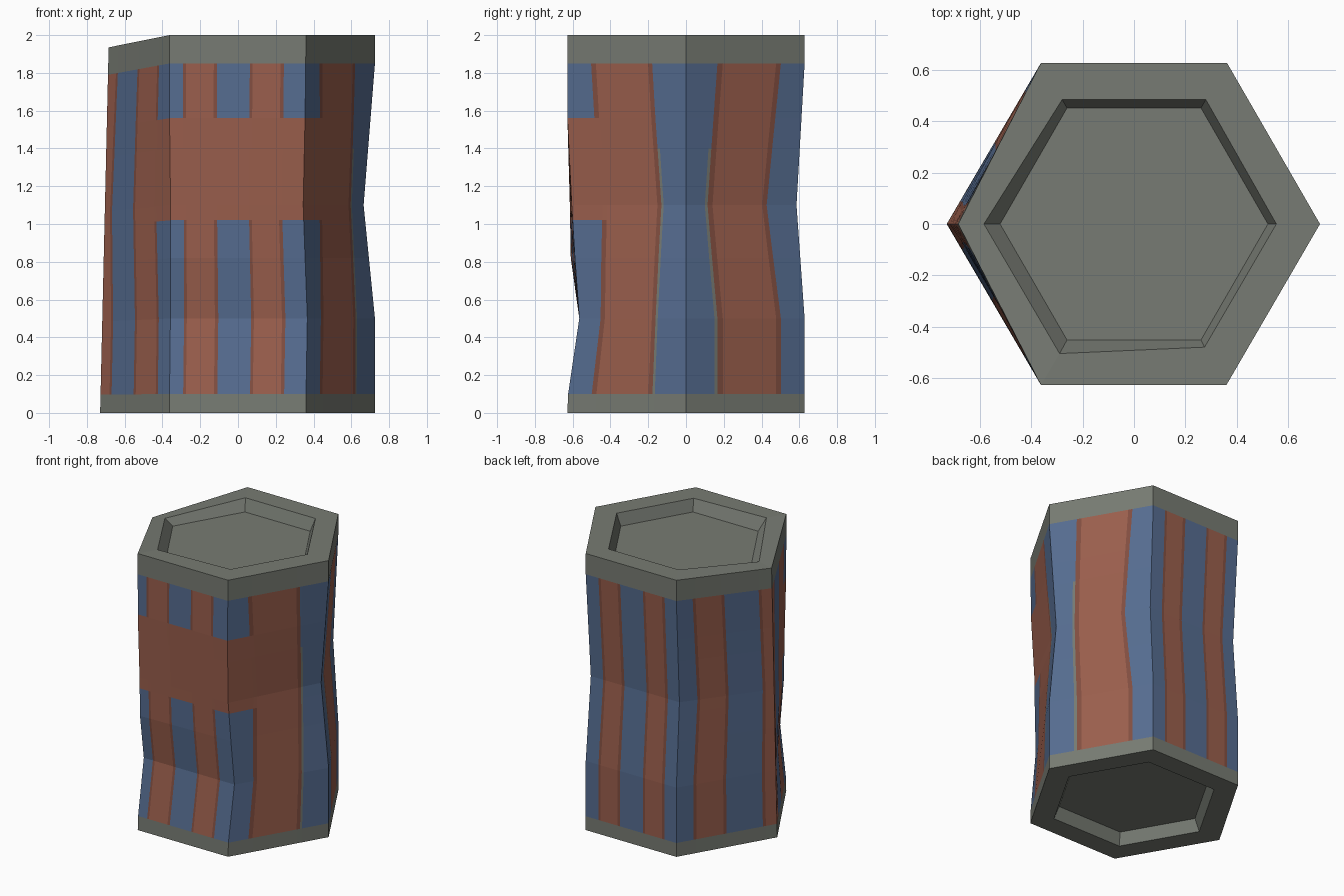
import bpy, bmesh

if "Cube" in bpy.data.objects:
    bpy.data.objects.remove(bpy.data.objects["Cube"])

# ---------- colours ----------
def lin(c):
    c /= 255
    return c / 12.92 if c <= 0.04045 else ((c + 0.055) / 1.055) ** 2.4

PALETTE = [("rust_orange", (155, 95, 77)), ("dark_rust", (131, 79, 65)),
           ("slate_blue", (86, 109, 145)), ("stone_grey", (119, 123, 115))]
MATS = []
for name, rgb in PALETTE:
    m = bpy.data.materials.new(name)
    m.diffuse_color = (*[lin(c) for c in rgb], 1)
    m.use_nodes = True
    m.node_tree.nodes["Principled BSDF"].inputs["Base Color"].default_value = m.diffuse_color
    MATS.append(m)
INDEX = {"O": 0, "D": 1, "B": 2, "G": 3}

def make_object(name, bm):
    mesh = bpy.data.meshes.new(name)
    bm.to_mesh(mesh)
    bm.free()
    for m in MATS:
        mesh.materials.append(m)
    ob = bpy.data.objects.new(name, mesh)
    bpy.context.collection.objects.link(ob)
    return ob

# ---------- dented corner posts: (z, x, y), counterclockwise from front left ----------
POSTS = [
    [(0, -.3625, -.628), (.1, -.3625, -.624), (.5, -.358, -.565), (.82, -.357, -.61), (1.1, -.357, -.615),
     (1.57, -.3625, -.628), (2, -.3625, -.628)],
    [(0, .36, -.628), (.1, .36, -.624), (.5, .367, -.565), (.82, .355, -.588), (1.1, .345, -.605),
     (1.57, .355, -.628), (2, .36, -.628)],
    [(0, .725, 0), (.5, .725, 0), (1.1, .665, 0), (1.85, .725, 0), (2, .725, 0)],
    [(0, .3625, .628), (.5, .3625, .628), (1.1, .352, .585), (1.85, .3625, .628), (2, .3625, .628)],
    [(0, -.3625, .628), (.5, -.3625, .628), (1.1, -.357, .585), (1.85, -.3625, .628), (2, -.3625, .628)],
    [(0, -.73, 0), (2, -.685, 0)],
]

def post(i, z):
    pts = POSTS[i % 6]
    for a, b in zip(pts, pts[1:]):
        if z <= b[0]:
            t = (z - a[0]) / (b[0] - a[0])
            x, y = a[1] + t * (b[1] - a[1]), a[2] + t * (b[2] - a[2])
            break
    return x, y, z * (.9675 if i % 6 == 5 else 1)   # left corner is pushed down

# ---------- stripes on each side: (colour, end fraction), and sideways drift at the dent ----------
SIDES = [
    ([("B", .10), ("D", .12), ("O", .325), ("D", .35), ("B", .59), ("D", .61), ("O", .815), ("D", .84), ("B", 1)], 0),
    ([("B", .20), ("D", .24), ("O", .68), ("D", .715), ("G", .735), ("B", 1)], .07),
    ([("B", .24), ("G", .265), ("D", .31), ("O", .76), ("D", .80), ("B", 1)], -.07),
    ([("B", .14), ("D", .165), ("O", .35), ("D", .38), ("B", .63), ("D", .655), ("O", .84), ("D", .87), ("B", 1)], 0),
    ([("B", .17), ("D", .20), ("O", .47), ("D", .50), ("B", .86), ("D", .89), ("O", 1)], .02),
    ([("O", .13), ("D", .16), ("B", .48), ("D", .51), ("O", .80), ("D", .83), ("B", 1)], -.05),
]
LEVELS = [0, .1, .5, .82, 1.02, 1.1, 1.4, 1.56, 1.85, 2]

def side_point(side, f, drift, z):
    if 0 < f < 1:
        f += drift * max(0, 1 - abs(z - 1.1) / (.6 if z < 1.1 else .75))
    a, b = post(side, z), post(side + 1, z)
    return [p + f * (q - p) for p, q in zip(a, b)]

def colour(side, c, f0, f1, z):
    if z < .1 or z > 1.85:
        return "G"                              # grey rims
    if 1.02 < z < 1.56:                         # wide patch wrapping the front
        if side == 0 or (side == 1 and f1 <= .25) or (side == 5 and f0 > .5):
            return "O"
    if c == "G" and z > 1.4:
        return "B"                              # worn slivers stop high up
    return c

# body walls
bm = bmesh.new()
for s, (stripes, drift) in enumerate(SIDES):
    f0 = 0
    for c, f1 in stripes:
        for z0, z1 in zip(LEVELS, LEVELS[1:]):
            quad = [(f0, z0), (f1, z0), (f1, z1), (f0, z1)]
            face = bm.faces.new([bm.verts.new(side_point(s, f, drift, z)) for f, z in quad])
            face.material_index = INDEX[colour(s, c, f0, f1, (z0 + z1) / 2)]
        f0 = f1
bmesh.ops.remove_doubles(bm, verts=bm.verts, dist=.0005)
make_object("striped_body", bm)

# recessed end caps: outer edge, lip, recess floor
def cap(name, rings, flip):
    bm = bmesh.new()
    loops = [[bm.verts.new(p) for p in ring] for ring in rings]
    for lo, hi in zip(loops, loops[1:]):
        for i in range(6):
            j = (i + 1) % 6
            bm.faces.new((lo[i], lo[j], hi[j], hi[i]))
    bm.faces.new(loops[-1])
    if flip:
        bmesh.ops.reverse_faces(bm, faces=bm.faces)
    for f in bm.faces:
        f.material_index = INDEX["G"]
    make_object(name, bm)

def hexagon(r, z):
    h = r * .866
    return [(-r / 2, -h, z), (r / 2, -h, z), (r, 0, z), (r / 2, h, z), (-r / 2, h, z), (-r, 0, z)]

top_lip = [(-.29, -.505, 2), (.275, -.48, 2), (.555, 0, 2), (.28, .485, 2), (-.28, .485, 2), (-.585, 0, 1.955)]
cap("top_cap", [[post(i, 2) for i in range(6)], top_lip, hexagon(.522, 1.915)], False)
cap("bottom_cap", [[post(i, 0) for i in range(6)], hexagon(.558, 0), hexagon(.522, .085)], True)
